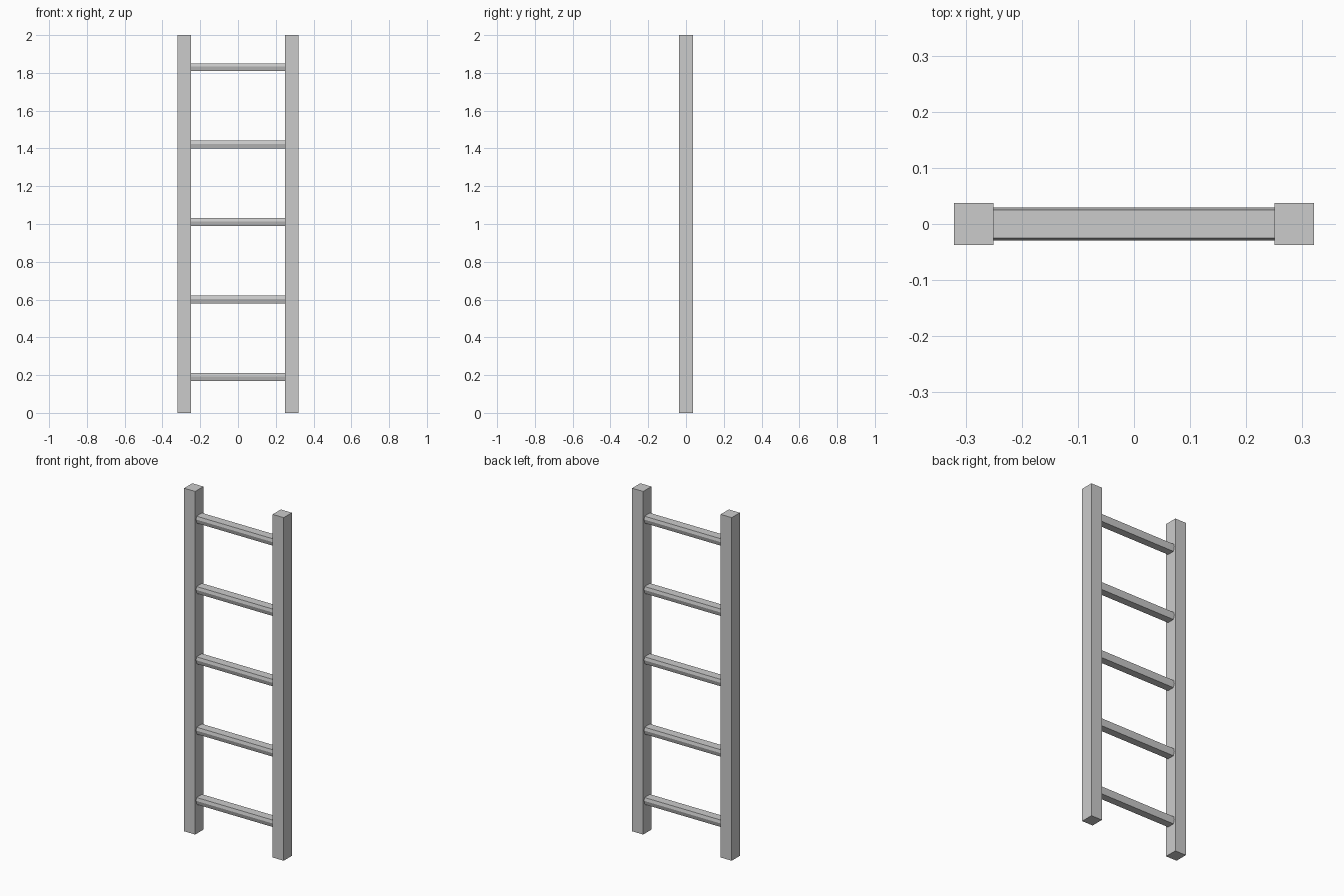
import bpy, bmesh

if "Cube" in bpy.data.objects:
    bpy.data.objects.remove(bpy.data.objects["Cube"])

def prism(name, profile, direction):
    """Extrude a closed profile along a direction into a capped solid."""
    bm = bmesh.new()
    face = bm.faces.new([bm.verts.new(p) for p in profile])
    ext = bmesh.ops.extrude_face_region(bm, geom=[face], use_keep_orig=True)
    top = [v for v in ext["geom"] if isinstance(v, bmesh.types.BMVert)]
    bmesh.ops.translate(bm, verts=top, vec=direction)
    bmesh.ops.recalc_face_normals(bm, faces=bm.faces)
    mesh = bpy.data.meshes.new(name)
    bm.to_mesh(mesh)
    bm.free()
    obj = bpy.data.objects.new(name, mesh)
    bpy.context.collection.objects.link(obj)
    return obj

INNER, OUTER, DEPTH = 0.25, 0.321, 0.0375

# Two square side rails
for side, label in ((-1, "left"), (1, "right")):
    a, b = side * INNER, side * OUTER
    prism(f"{label}_rail",
          [(a, -DEPTH, 0), (b, -DEPTH, 0), (b, DEPTH, 0), (a, DEPTH, 0)],
          (0, 0, 2))

# Five faceted rungs with a flattened six-sided section
section = [(-0.029, 0.003), (-0.025, 0.021), (0.025, 0.021),
           (0.029, 0.003), (0.022, -0.021), (-0.022, -0.021)]
for i in range(5):
    z = 0.19 + 0.41 * i
    prism(f"rung_{i + 1}", [(-INNER, y, z + dz) for y, dz in section],
          (2 * INNER, 0, 0))
